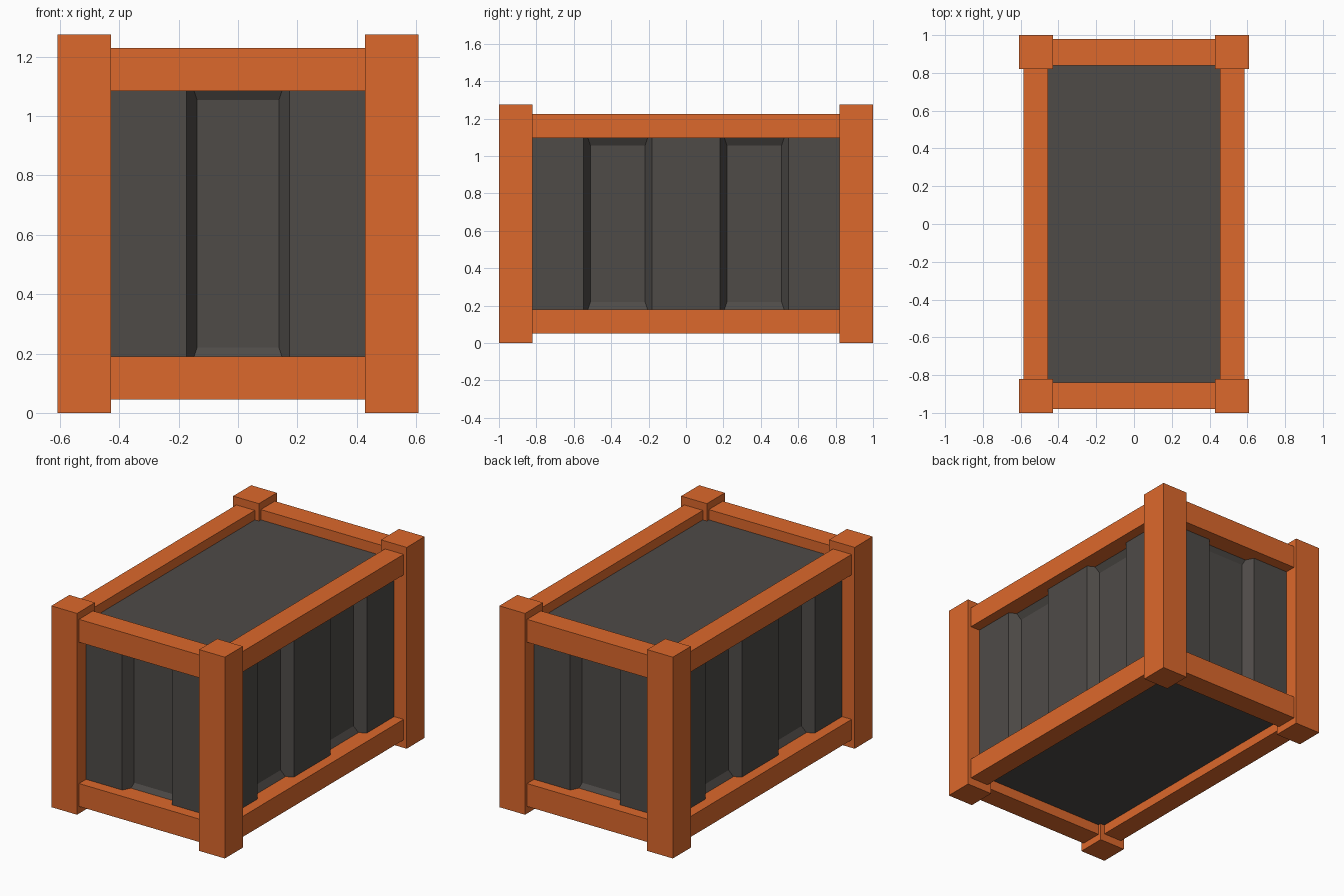
import bpy, bmesh
from mathutils import Vector

if "Cube" in bpy.data.objects:
    bpy.data.objects.remove(bpy.data.objects["Cube"])

PX, PY, H, W = 0.608, 1.0, 1.275, 0.18      # outer half sizes, height, post width
BX, BY, Z0, Z1 = 0.52, 0.91, 0.11, 1.165    # body walls
DEPTH = 0.068


def material(name, rgb):
    m = bpy.data.materials.new(name)
    m.diffuse_color = (*rgb, 1)
    m.use_nodes = True
    m.node_tree.nodes["Principled BSDF"].inputs["Base Color"].default_value = m.diffuse_color
    return m


orange = material("orange_paint", (0.72, 0.14, 0.025))
dark = material("dark_panel", (0.077, 0.07, 0.064))


def finish(name, bm, mat):
    bmesh.ops.recalc_face_normals(bm, faces=bm.faces)
    me = bpy.data.meshes.new(name)
    bm.to_mesh(me)
    bm.free()
    me.materials.append(mat)
    ob = bpy.data.objects.new(name, me)
    bpy.context.collection.objects.link(ob)
    return ob


def box(name, lo, hi):
    lo, hi = Vector(lo), Vector(hi)
    bm = bmesh.new()
    bmesh.ops.create_cube(bm, size=1)
    for v in bm.verts:
        v.co = Vector(((lo[i] + hi[i]) / 2 + v.co[i] * (hi[i] - lo[i]) for i in range(3)))
    return finish(name, bm, orange)


# Corner posts
for sx, nx in ((-1, "left"), (1, "right")):
    for sy, ny in ((-1, "front"), (1, "back")):
        xs = sorted((sx * PX, sx * (PX - W)))
        ys = sorted((sy * PY, sy * (PY - W)))
        box(f"{ny}_{nx}_post", (xs[0], ys[0], 0), (xs[1], ys[1], H))

# Rails between the posts
for s, end, side in ((-1, "front", "left"), (1, "back", "right")):
    ys = sorted((s * 0.84, s * 0.98))
    for level, a, b in (("bottom", 0.045, 0.19), ("top", 1.085, 1.23)):
        box(f"{end}_{level}_rail", (W - PX, ys[0], a), (PX - W, ys[1], b))
    xs = sorted((s * 0.456, s * 0.586))
    for level, a, b in (("bottom", 0.05, 0.18), ("top", 1.095, 1.225)):
        box(f"{side}_{level}_rail", (xs[0], W - PY, a), (xs[1], PY - W, b))


# Body walls: flat strips alternating with sloped-edge recesses
def wall(bm, half, pockets, place):
    def quad(*pts):
        bm.faces.new([bm.verts.new(place(*p)) for p in pts])

    u = -half
    for a, b in pockets + [(half, None)]:
        quad((u, Z0, 0), (a, Z0, 0), (a, Z1, 0), (u, Z1, 0))
        if b is None:
            break
        outer = [(a, Z0, 0), (b, Z0, 0), (b, Z1, 0), (a, Z1, 0)]
        c, d, e, f = a + 0.036, b - 0.036, 0.22, 1.055
        inner = [(c, e, DEPTH), (d, e, DEPTH), (d, f, DEPTH), (c, f, DEPTH)]
        quad(*inner)
        for i in range(4):
            j = (i + 1) % 4
            quad(outer[i], outer[j], inner[j], inner[i])
        u = b


bm = bmesh.new()
for s in (-1, 1):
    wall(bm, BX, [(-0.174, 0.174)], lambda u, z, d: (u, s * (BY - d), z))
    wall(bm, BY, [(-0.547, -0.183), (0.183, 0.547)], lambda u, z, d: (s * (BX - d), u, z))
bmesh.ops.remove_doubles(bm, verts=bm.verts, dist=1e-4)
# Top and bottom panels close the open rims
bmesh.ops.holes_fill(bm, edges=[e for e in bm.edges if e.is_boundary], sides=0)
finish("container_body", bm, dark)
